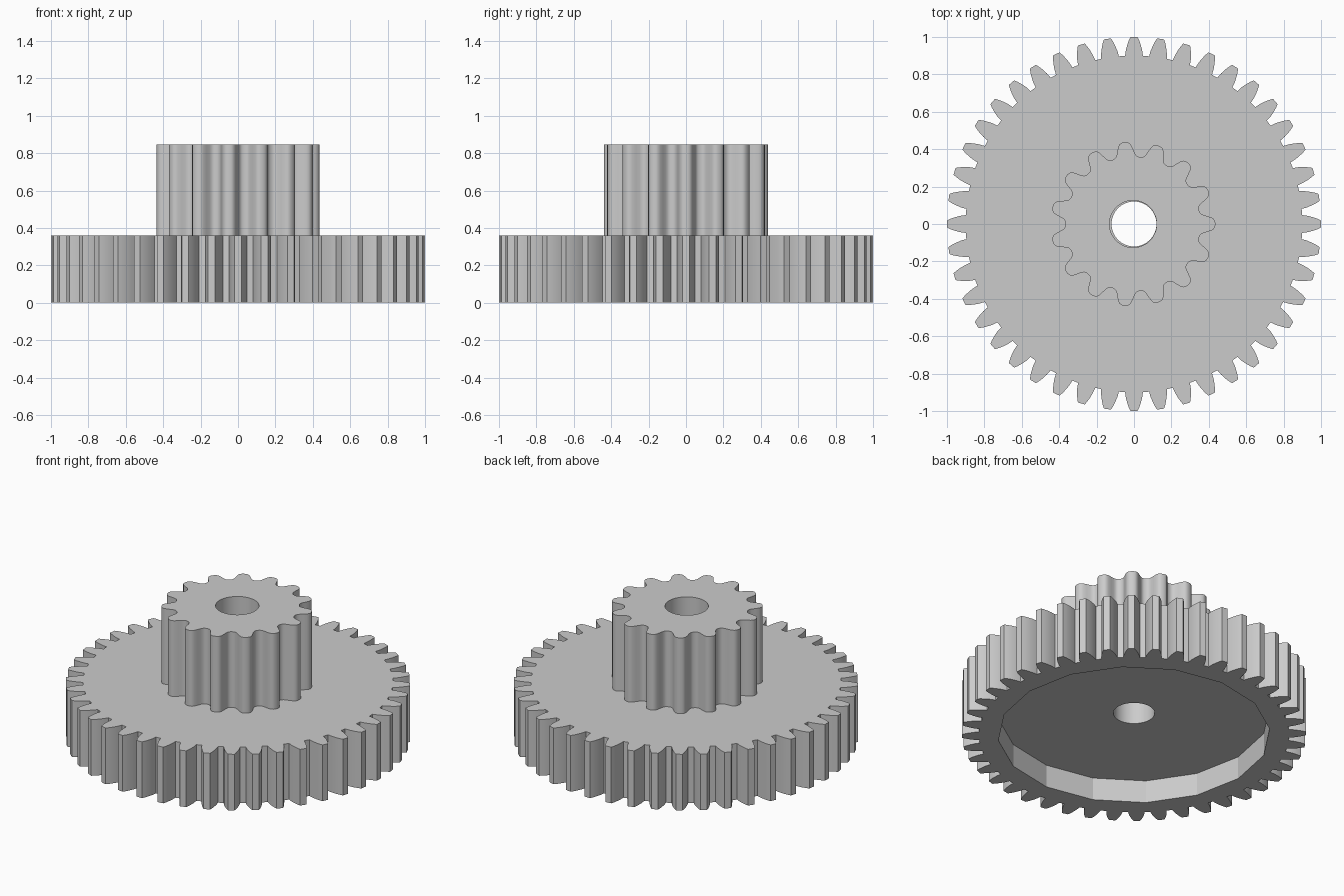
import bpy
import bmesh
import math

old = bpy.data.objects.get("Cube")
if old:
    bpy.data.objects.remove(old, do_unlink=True)

grey = bpy.data.materials.new("plain_grey")
grey.use_nodes = True
colour = (0.6, 0.6, 0.6, 1)
grey.diffuse_color = colour
grey.node_tree.nodes["Principled BSDF"].inputs["Base Color"].default_value = colour


def polar(radius, angle):
    return radius * math.cos(angle), radius * math.sin(angle)


def circle(radius, sides):
    return [polar(radius, math.tau * i / sides) for i in range(sides)]


def prism(name, outline, bottom, top, offset=0):
    """Extrude a closed outline between two heights."""
    bm = bmesh.new()
    base = bm.faces.new([bm.verts.new((x + offset, y, bottom)) for x, y in outline])
    walls = bmesh.ops.extrude_face_region(bm, geom=[base])
    moved = [v for v in walls["geom"] if isinstance(v, bmesh.types.BMVert)]
    bmesh.ops.translate(bm, verts=moved, vec=(0, 0, top - bottom))
    bmesh.ops.recalc_face_normals(bm, faces=bm.faces)
    mesh = bpy.data.meshes.new(name)
    bm.to_mesh(mesh)
    bm.free()
    mesh.materials.append(grey)
    obj = bpy.data.objects.new(name, mesh)
    bpy.context.collection.objects.link(obj)
    return obj


def activate(obj):
    bpy.ops.object.select_all(action="DESELECT")
    obj.select_set(True)
    bpy.context.view_layer.objects.active = obj


def cut(obj, cutter):
    """Subtract the cutter, then remove it."""
    cutter.hide_render = True
    mod = obj.modifiers.new("cut", "BOOLEAN")
    mod.operation = "DIFFERENCE"
    mod.solver = "EXACT"
    mod.object = cutter
    activate(obj)
    bpy.ops.object.modifier_apply(modifier=mod.name)
    bpy.data.objects.remove(cutter, do_unlink=True)


# Large gear: tapered straight-cut teeth, each flank given as radius and half angle
WHEEL_TEETH = 44
flank = [(0.90, 0.053), (0.93, 0.047), (0.957, 0.038), (0.98, 0.029), (1.0, 0.019)]
tooth = [(r, -a) for r, a in flank] + [(r, a) for r, a in reversed(flank)]
wheel_outline = [polar(r, a + math.tau * i / WHEEL_TEETH)
                 for i in range(WHEEL_TEETH) for r, a in tooth]
wheel = prism("large_gear", wheel_outline, 0, 0.36)

# Shallow faceted recess under the large gear, and its bore
cut(wheel, prism("recess_cutter", circle(0.79, 16), -0.1, 0.145))
cut(wheel, prism("bore_cutter", circle(0.12, 48), -0.1, 0.5))

# Small gear: softly rounded teeth
PINION_TEETH, STEPS, SHIFT = 15, 20, -0.005
pinion_outline = []
for i in range(PINION_TEETH * STEPS):
    wave = math.tanh(1.6 * math.cos(math.tau * i / STEPS)) / math.tanh(1.6)
    pinion_outline.append(polar(0.4 + 0.04 * wave, math.tau * i / (PINION_TEETH * STEPS)))
pinion = prism("small_gear", pinion_outline, 0.36, 0.845, SHIFT)
cut(pinion, prism("small_bore_cutter", circle(0.126, 48), 0.2, 1, SHIFT))

for gear in (wheel, pinion):
    activate(gear)
    bpy.ops.object.shade_smooth_by_angle(angle=math.radians(20 if gear is wheel else 30))
